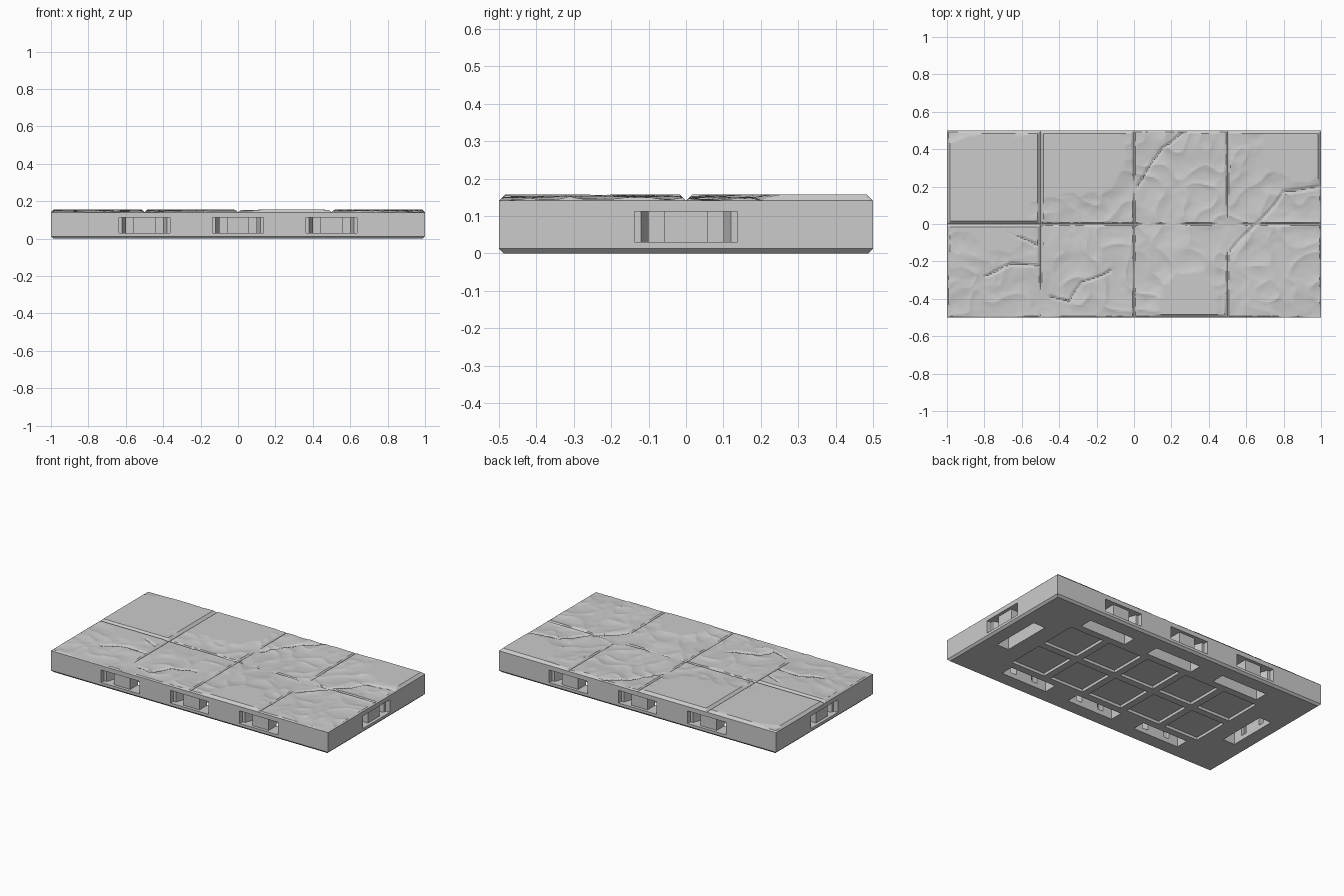
import bpy
import bmesh
import math
from mathutils import Matrix, Vector, noise

if "Cube" in bpy.data.objects:
    bpy.data.objects.remove(bpy.data.objects["Cube"])

LENGTH, WIDTH = 2.0, 1.0
TILE = 0.5            # spacing of the paving joints
TOP = 0.157           # height of unworn paving
CHAMFER = 0.013

stone = bpy.data.materials.new("grey_stone")
stone.use_nodes = True
GREY = (0.6, 0.6, 0.6, 1)
stone.diffuse_color = GREY
stone.node_tree.nodes["Principled BSDF"].inputs["Base Color"].default_value = GREY

# Areas left flat: x, y, radius
FLATS = [(-0.76, 0.2, 0.3), (-0.3, 0.36, 0.24), (0.88, 0.38, 0.2), (0.3, -0.42, 0.16)]

# Long cracks running across the paving
CRACKS = [
    [(0.52, -0.14), (0.65, 0.0), (0.8, 0.17), (1.0, 0.2)],
    [(-0.8, -0.28), (-0.65, -0.22), (-0.5, -0.22)],
    [(-0.45, -0.38), (-0.35, -0.42), (-0.27, -0.31), (-0.12, -0.25)],
    [(-0.7, -0.03), (-0.6, -0.07), (-0.53, -0.11)],
    [(0.02, 0.2), (0.15, 0.4), (0.25, 0.48)],
]


def make_object(name, bm):
    bmesh.ops.recalc_face_normals(bm, faces=bm.faces)
    mesh = bpy.data.meshes.new(name)
    bm.to_mesh(mesh)
    bm.free()
    mesh.materials.append(stone)
    obj = bpy.data.objects.new(name, mesh)
    bpy.context.collection.objects.link(obj)
    return obj


def add_box(bm, low, high, matrix=Matrix()):
    low, high = Vector(low), Vector(high)
    size = Matrix.Diagonal((*(high - low), 1))
    bmesh.ops.create_cube(bm, size=1, matrix=matrix @ Matrix.Translation((low + high) / 2) @ size)


def crack_distance(x, y):
    best = 1.0
    for path in CRACKS:
        for (ax, ay), (bx, by) in zip(path, path[1:]):
            dx, dy = bx - ax, by - ay
            t = max(0, min(1, ((x - ax) * dx + (y - ay) * dy) / (dx * dx + dy * dy)))
            best = min(best, math.hypot(x - ax - t * dx, y - ay - t * dy))
    return best


def joint_distance(v):
    return abs(v - TILE * round(v / TILE))


def surface_height(x, y):
    # Worn stone: broad dips with fine ridges
    p = Vector((x, y, 0))
    warp = noise.noise_vector(p * 6) * 0.05
    broad = noise.noise((p + warp) * 3 + Vector((4, 2, 1)))
    ridge = 1 - abs(noise.noise((p + warp) * 7))
    fine = noise.noise((p + warp) * 22)
    worn = 0.143 + 0.010 * broad + 0.008 * ridge ** 3 + 0.0015 * fine
    for fx, fy, radius in FLATS:
        worn += 0.022 * math.exp(-(math.hypot(x - fx, y - fy) / radius) ** 4)
    crack = crack_distance(x + warp.x * 0.4, y + warp.y * 0.4)
    worn -= 0.007 * max(0, 1 - crack / 0.013)
    # Straight joints between the paving squares and along the rim
    joint = 0.141 + 0.95 * min(joint_distance(x), joint_distance(y))
    return max(0.133, min(TOP, worn, joint))


# Paved slab: sculpted top, straight sides, chamfered foot
bm = bmesh.new()
bmesh.ops.create_grid(bm, x_segments=240, y_segments=120, size=0.5,
                      matrix=Matrix.Diagonal((LENGTH, WIDTH, 1, 1)))
for v in bm.verts:
    v.co.z = surface_height(v.co.x, v.co.y)
rim = [e for e in bm.edges if e.is_boundary]
for level, inset in ((CHAMFER, 0), (0, CHAMFER)):
    made = bmesh.ops.extrude_edge_only(bm, edges=rim)["geom"]
    rim = [g for g in made if isinstance(g, bmesh.types.BMEdge)]
    for v in {v for e in rim for v in e.verts}:
        v.co.x *= 1 - inset / (LENGTH / 2)
        v.co.y *= 1 - inset / (WIDTH / 2)
        v.co.z = level
bmesh.ops.contextual_create(bm, geom=rim)
slab = make_object("paved_slab", bm)

# Clip sockets: local x runs along the edge, local y runs inward
sockets = []
for x in (-TILE, 0, TILE):
    for turn in (0, math.pi):
        sockets.append(Matrix.Translation((x, 0, 0)) @ Matrix.Rotation(turn, 4, "Z")
                       @ Matrix.Translation((0, -WIDTH / 2, 0)))
for turn in (math.pi / 2, -math.pi / 2):
    sockets.append(Matrix.Rotation(turn, 4, "Z") @ Matrix.Translation((0, -LENGTH / 2, 0)))

MOUTH = [(0.1375, -0.02), (0.1375, 0.03), (0.12, 0.03), (0.1, 0.085), (0.1, 0.12)]
Z_LOW, Z_HIGH = 0.03, 0.112

# Mouth cutter: funnel profile extruded upward
bm = bmesh.new()
outline = MOUTH + [(-x, y) for x, y in reversed(MOUTH)]
for matrix in sockets:
    face = bm.faces.new([bm.verts.new(matrix @ Vector((x, y, Z_LOW))) for x, y in outline])
    top = bmesh.ops.extrude_face_region(bm, geom=[face])["geom"]
    for v in top:
        if isinstance(v, bmesh.types.BMVert):
            v.co.z = Z_HIGH
mouths = make_object("socket_mouth_cutter", bm)

# Underside cutter: clip slots and shallow square recesses
bm = bmesh.new()
for matrix in sockets:
    add_box(bm, (-0.165, 0.1, -0.02), (0.165, 0.185, 0.114), matrix)
for col in range(-2, 3):
    for side in (-1, 1):
        cx, cy = col * 0.29, side * 0.145
        add_box(bm, (cx - 0.122, cy - 0.122, -0.02), (cx + 0.122, cy + 0.122, 0.018))
underside = make_object("underside_cutter", bm)

bpy.context.view_layer.objects.active = slab
for cutter in (mouths, underside):
    cutter.hide_render = True
    mod = slab.modifiers.new(cutter.name, "BOOLEAN")
    mod.operation = "DIFFERENCE"
    mod.solver = "EXACT"
    mod.object = cutter
    bpy.ops.object.modifier_apply(modifier=mod.name)
    bpy.data.objects.remove(cutter)

# Pillars standing in the middle of each socket
bm = bmesh.new()
for matrix in sockets:
    add_box(bm, (-0.058, 0.02, Z_LOW), (0.058, 0.1, Z_HIGH), matrix)
make_object("socket_pillars", bm)
